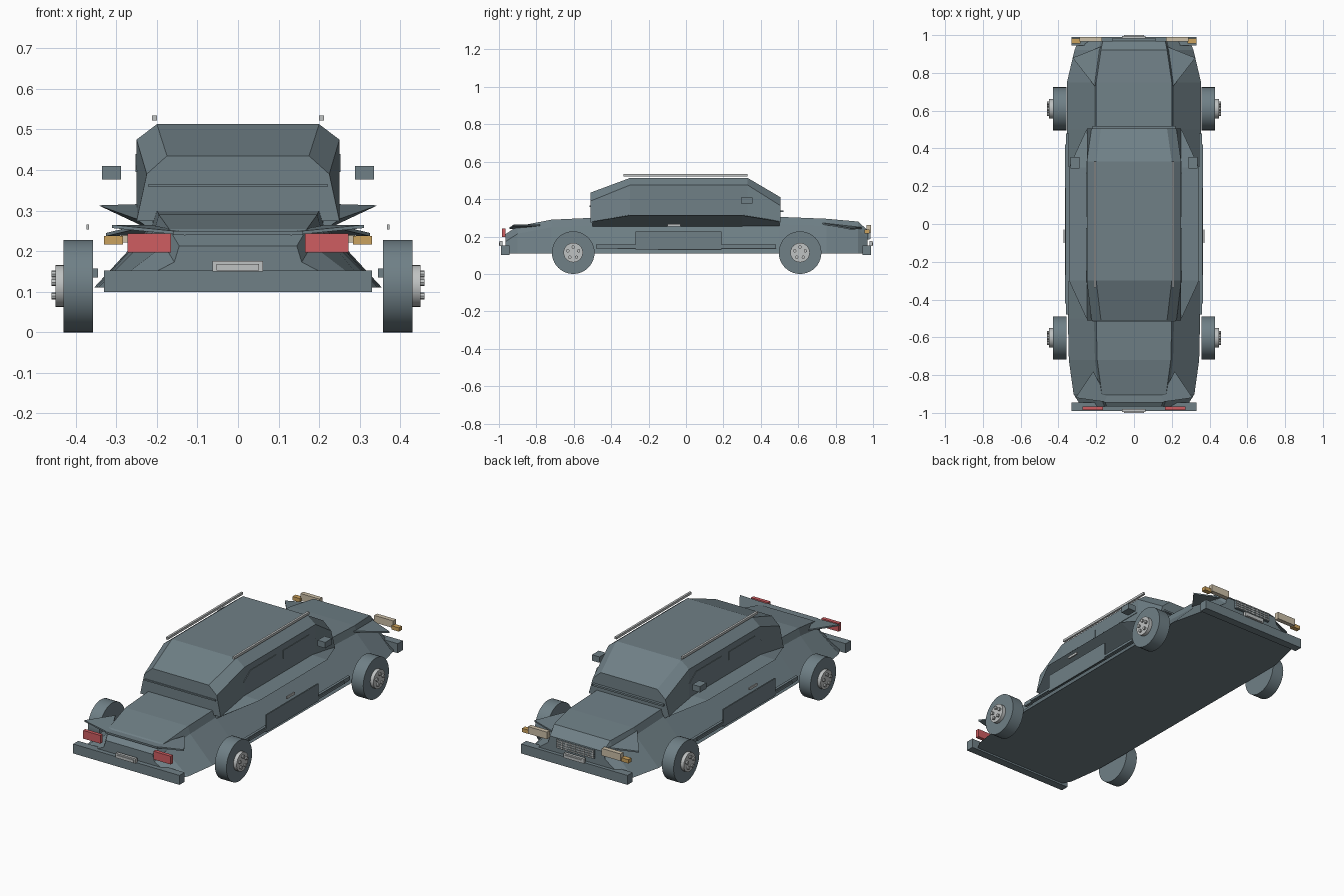
import bpy, bmesh, math
from mathutils import Matrix

cube = bpy.data.objects.get("Cube")
if cube:
    bpy.data.objects.remove(cube, do_unlink=True)


def material(name, rgb):
    m = bpy.data.materials.new(name)
    m.use_nodes = True
    m.diffuse_color = (*rgb, 1)
    m.node_tree.nodes["Principled BSDF"].inputs["Base Color"].default_value = (*rgb, 1)
    return m


BODY = material("slate grey", (0.16, 0.215, 0.24))
METAL = material("light metal", (0.52, 0.54, 0.54))
RED = material("tail red", (0.62, 0.11, 0.12))
AMBER = material("signal amber", (0.6, 0.36, 0.11))
CREAM = material("lamp cream", (0.6, 0.52, 0.39))


def finish(name, bm, mat):
    bmesh.ops.recalc_face_normals(bm, faces=bm.faces)
    mesh = bpy.data.meshes.new(name)
    bm.to_mesh(mesh)
    bm.free()
    mesh.materials.append(mat)
    ob = bpy.data.objects.new(name, mesh)
    bpy.context.collection.objects.link(ob)
    return ob


def box(name, x, y, z, mat):
    """Box from (min, max) ranges."""
    bm = bmesh.new()
    bmesh.ops.create_cube(bm, size=1)
    for v in bm.verts:
        v.co = [r[0] + (c + 0.5) * (r[1] - r[0]) for c, r in zip(v.co, (x, y, z))]
    return finish(name, bm, mat)


def pair(name, x, y, z, mat):
    box("left_" + name, x, y, z, mat)
    box("right_" + name, (-x[1], -x[0]), y, z, mat)


def loft(name, rings, mat):
    """Skin closed rings of points and cap both ends."""
    bm = bmesh.new()
    loops = [[bm.verts.new(p) for p in ring] for ring in rings]
    n = len(loops[0])
    for a, b in zip(loops, loops[1:]):
        for i in range(n):
            j = (i + 1) % n
            bm.faces.new((a[i], a[j], b[j], b[i]))
    bm.faces.new(loops[0])
    bm.faces.new(loops[-1])
    return finish(name, bm, mat)


def mirrored(half, y):
    """Full cross-section from its +x half, listed bottom to top."""
    return [(x, y, z) for x, z in half] + [(-x, y, z) for x, z in reversed(half)]


def cylinder(name, x0, x1, y, z, r, sides, mat):
    bm = bmesh.new()
    bmesh.ops.create_cone(bm, cap_ends=True, segments=sides, radius1=r, radius2=r, depth=abs(x1 - x0),
                          matrix=Matrix.Translation(((x0 + x1) / 2, y, z)) @ Matrix.Rotation(math.pi / 2, 4, 'Y'))
    ob = finish(name, bm, mat)
    bpy.context.view_layer.objects.active = ob
    ob.select_set(True)
    bpy.ops.object.shade_smooth_by_angle(angle=math.radians(35))
    ob.select_set(False)


# Lower body: y, floor half width, deck half width, deck height
body = [(-0.965, 0.28, 0.145, 0.213), (-0.9, 0.32, 0.17, 0.255), (-0.72, 0.345, 0.195, 0.29),
        (-0.5, 0.35, 0.2, 0.3), (0.5, 0.355, 0.2, 0.305), (0.75, 0.355, 0.2, 0.295),
        (0.92, 0.315, 0.175, 0.28), (0.97, 0.295, 0.165, 0.235)]
loft("lower_body", [mirrored([(b, 0.11), (t + 0.012, h - 0.04), (t, h)], y) for y, b, t, h in body], BODY)

# Cabin with sloped ends and chamfered roof
cabin = [(-0.51, 0.275, 0.39, 0.225, 0.435, 0.175), (-0.3, 0.31, 0.475, 0.25, 0.513, 0.2),
         (0.33, 0.31, 0.475, 0.25, 0.513, 0.2), (0.505, 0.275, 0.365, 0.225, 0.41, 0.175)]
loft("cabin", [mirrored([(0.25, z0), (w1, z1), (w2, z2)], y) for y, z0, z1, w1, z2, w2 in cabin], BODY)

# Flared shoulders beside the cabin, and tail and nose wings
for side, s in (("left", 1), ("right", -1)):
    rings = []
    for y, out, top in ((-0.5, 0.252, 0.28), (-0.3, 0.344, 0.313), (0.3, 0.344, 0.313), (0.5, 0.252, 0.28)):
        rings.append([(s * 0.21, y, 0.25), (s * out, y, top), (s * 0.21, y, top + 0.004)])
    loft(side + "_shoulder", rings, BODY)
    for name, tip, apex, inner in (
            ("tail_wing", (0.31, -0.92, 0.265), (0.215, -0.78, 0.265), (0.13, -0.945, 0.247)),
            ("nose_wing", (0.325, 0.88, 0.245), (0.2, 0.72, 0.275), (0.16, 0.945, 0.25))):
        rings = [[(s * x, y, z - d) for x, y, z in (tip, apex, inner)] for d in (0, 0.008)]
        loft(side + "_" + name, rings, BODY)
box("tail_lip", (-0.16, 0.16), (-0.945, -0.9), (0.24, 0.25), BODY)

# Side windows
for side, s in (("left", 1), ("right", -1)):
    for name, y0, y1, slant0, slant1 in (("rear_window", -0.31, -0.02, 0.06, 0.0),
                                         ("front_window", 0.04, 0.33, 0.0, -0.06)):
        rings = [[(s * x, y0, 0.395), (s * x, y1, 0.395), (s * x, y1 + slant1, 0.44), (s * x, y0 + slant0, 0.44)]
                 for x in (0.247, 0.253)]
        loft(side + "_" + name, rings, BODY)

# Strips at the base of both screens
box("rear_screen_strip", (-0.22, 0.22), (-0.516, -0.5), (0.358, 0.366), BODY)
box("front_screen_strip", (-0.22, 0.22), (0.5, 0.52), (0.33, 0.34), BODY)

# Bumpers, plates and grille
box("rear_bumper", (-0.33, 0.33), (-0.99, -0.945), (0.1, 0.153), BODY)
box("front_bumper", (-0.33, 0.33), (0.945, 0.99), (0.1, 0.153), BODY)
for name, s in (("rear", -1), ("front", 1)):
    ys = sorted((s * 0.98, s * 0.996))
    box(name + "_plate_frame", (-0.063, 0.062), ys, (0.15, 0.176), METAL)
    ys = sorted((s * 0.99, s * 1.0))
    box(name + "_plate", (-0.053, 0.052), ys, (0.152, 0.168), METAL)
box("grille", (-0.115, 0.115), (0.965, 0.982), (0.185, 0.235), BODY)
for i in range(4):
    z = 0.19 + i * 0.0125
    box("grille_bar_%d" % (i + 1), (-0.115, 0.115), (0.98, 0.986), (z, z + 0.005), METAL)
for i in range(9):
    x = -0.112 + i * 0.0275
    box("grille_post_%d" % (i + 1), (x, x + 0.004), (0.98, 0.986), (0.187, 0.233), METAL)

# Lamps
pair("tail_lamp", (0.165, 0.272), (-0.985, -0.965), (0.197, 0.243), RED)
pair("head_lamp", (0.17, 0.288), (0.965, 0.99), (0.222, 0.262), CREAM)
pair("signal_lamp", (0.283, 0.33), (0.955, 0.982), (0.217, 0.238), AMBER)

# Roof rails, mirrors, handles and sills
pair("roof_rail", (0.2, 0.212), (-0.335, 0.33), (0.522, 0.535), METAL)
pair("mirror", (0.288, 0.335), (0.295, 0.355), (0.377, 0.41), BODY)
pair("door_handle", (0.367, 0.374), (-0.1, -0.03), (0.253, 0.266), METAL)
pair("sill_strip", (0.345, 0.36), (-0.48, 0.48), (0.135, 0.157), BODY)
pair("sill_panel", (0.359, 0.366), (-0.27, 0.19), (0.13, 0.227), BODY)
pair("sill_edge", (0.359, 0.366), (-0.42, 0.42), (0.138, 0.152), BODY)

# Wheels with hubs and five lugs
for end, y in (("rear", -0.603), ("front", 0.61)):
    for side, s in (("left", 1), ("right", -1)):
        tag = end + "_" + side
        cylinder(tag + "_tyre", s * 0.358, s * 0.43, y, 0.114, 0.114, 40, BODY)
        cylinder(tag + "_hub", s * 0.425, s * 0.45, y, 0.114, 0.052, 24, METAL)
        for i in range(5):
            a = math.tau * i / 5 + math.pi / 2
            cylinder("%s_lug_%d" % (tag, i + 1), s * 0.445, s * 0.46,
                     y + 0.03 * math.cos(a), 0.114 + 0.03 * math.sin(a), 0.009, 8, BODY if i < 0 else METAL)
